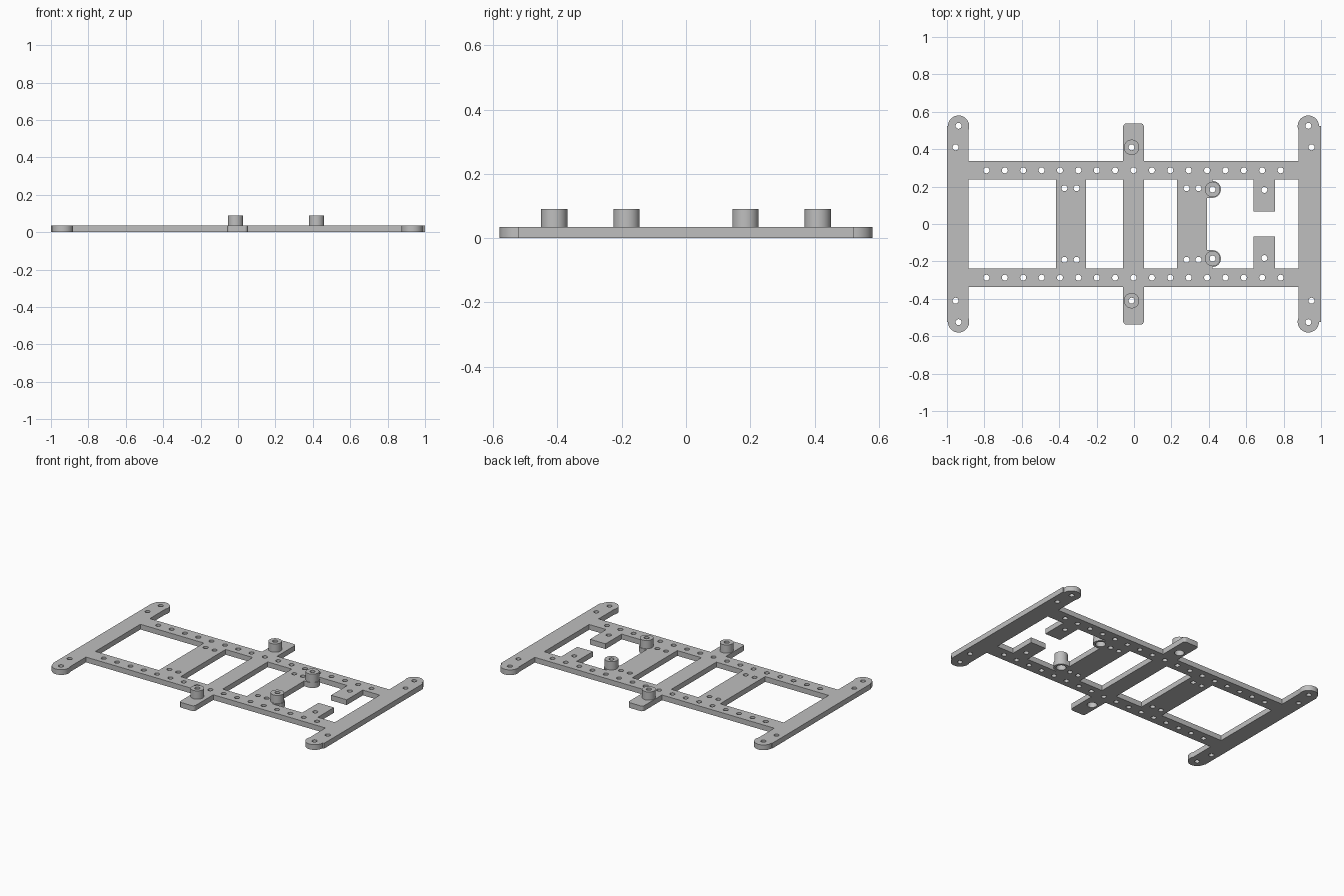
import bpy, bmesh
from math import cos, sin, radians, pi

if "Cube" in bpy.data.objects:
    bpy.data.objects.remove(bpy.data.objects["Cube"])

T, TOP = 0.035, 0.09          # plate thickness, standoff height
HOLE, RECESS, BOSS = 0.016, 0.03, 0.041

grey = bpy.data.materials.new("plain grey")
grey.diffuse_color = (0.52, 0.52, 0.52, 1)
grey.use_nodes = True
grey.node_tree.nodes["Principled BSDF"].inputs["Base Color"].default_value = grey.diffuse_color


def arc(cx, cy, r, a0, a1, n=16):
    return [(cx + r * cos(radians(a0 + (a1 - a0) * i / n)),
             cy + r * sin(radians(a0 + (a1 - a0) * i / n))) for i in range(n + 1)]


def circle(cx, cy, r, n=32):
    return arc(cx, cy, r, 0, 360, n)[:-1]


def rect(x0, x1, y):
    return [(x0, -y), (x1, -y), (x1, y), (x0, y)]


def mirrored(half):
    return half + [(x, -y) for x, y in reversed(half)]


def extruded(name, loops, z0, z1):
    """Solid from closed loops; inner loops become holes."""
    cu = bpy.data.curves.new(name, 'CURVE')
    cu.dimensions, cu.fill_mode = '2D', 'BOTH'
    cu.extrude = (z1 - z0) / 2
    for pts in loops:
        s = cu.splines.new('POLY')
        s.points.add(len(pts) - 1)
        for p, (x, y) in zip(s.points, pts):
            p.co = (x, y, 0, 1)
        s.use_cyclic_u = True
    ob = bpy.data.objects.new(name, cu)
    bpy.context.collection.objects.link(ob)
    bpy.ops.object.select_all(action='DESELECT')
    ob.select_set(True)
    bpy.context.view_layer.objects.active = ob
    bpy.ops.object.convert(target='MESH')
    ob = bpy.context.object
    bm = bmesh.new()
    bm.from_mesh(ob.data)
    bmesh.ops.remove_doubles(bm, verts=bm.verts, dist=1e-5)
    bmesh.ops.translate(bm, verts=bm.verts, vec=(0, 0, (z0 + z1) / 2))
    bmesh.ops.recalc_face_normals(bm, faces=bm.faces)
    bm.to_mesh(ob.data)
    bm.free()
    ob.data.materials.clear()
    ob.data.materials.append(grey)
    bpy.ops.object.shade_smooth_by_angle(angle=radians(30))
    return ob


# Outer outline: end bars with offset round tips, rails, middle cross bar
outline = mirrored(
    [(1.0, 0.523)] + arc(0.932, 0.523, 0.057, 0, 204, 28)
    + [(0.88, 0.336), (0.053, 0.336)]
    + arc(0.035, 0.52, 0.018, 0, 90, 6) + arc(-0.04, 0.52, 0.018, 90, 180, 6)
    + [(-0.058, 0.336), (-0.886, 0.336)]
    + arc(-0.938, 0.523, 0.057, -24, 180, 28) + [(-1.0, 0.523)])

# Openings between the cross bars; the right one has standoff pads and stubs
IN = 0.237
openings = [rect(-0.886, -0.418, IN), rect(-0.257, -0.058, IN), rect(0.053, 0.23, IN)]
openings.append(mirrored(
    [(0.39, 0.14)] + arc(0.42, 0.185, 0.045, -90, 90, 20)
    + [(0.42, IN), (0.64, IN), (0.64, 0.067), (0.755, 0.067), (0.755, IN), (0.88, IN)]))

# Screw holes, then the wider recesses beneath the standoffs
hole_spots = [(-0.789 + 0.0983 * i, 0.287) for i in range(17)]
hole_spots += [(x, 0.191) for x in (-0.372, -0.307, 0.281, 0.345)]
hole_spots += [(-0.938, 0.525), (-0.954, 0.41), (0.932, 0.525), (0.949, 0.41), (0.697, 0.182)]
standoffs = [(-0.013, 0.41), (0.42, 0.185)]
holes = [circle(x, s * y, HOLE, 24) for x, y in hole_spots for s in (1, -1)]
recesses = [circle(x, s * y, RECESS) for x, y in standoffs for s in (1, -1)]

extruded("frame_plate", [outline] + openings + holes + recesses, 0, T)

# Hollow standoffs
for label, (x, y) in zip(("middle", "right"), standoffs):
    for side, s in (("back", 1), ("front", -1)):
        extruded(f"{label}_{side}_standoff",
                 [circle(x, s * y, BOSS, 40), circle(x, s * y, HOLE, 24)], T, TOP)
